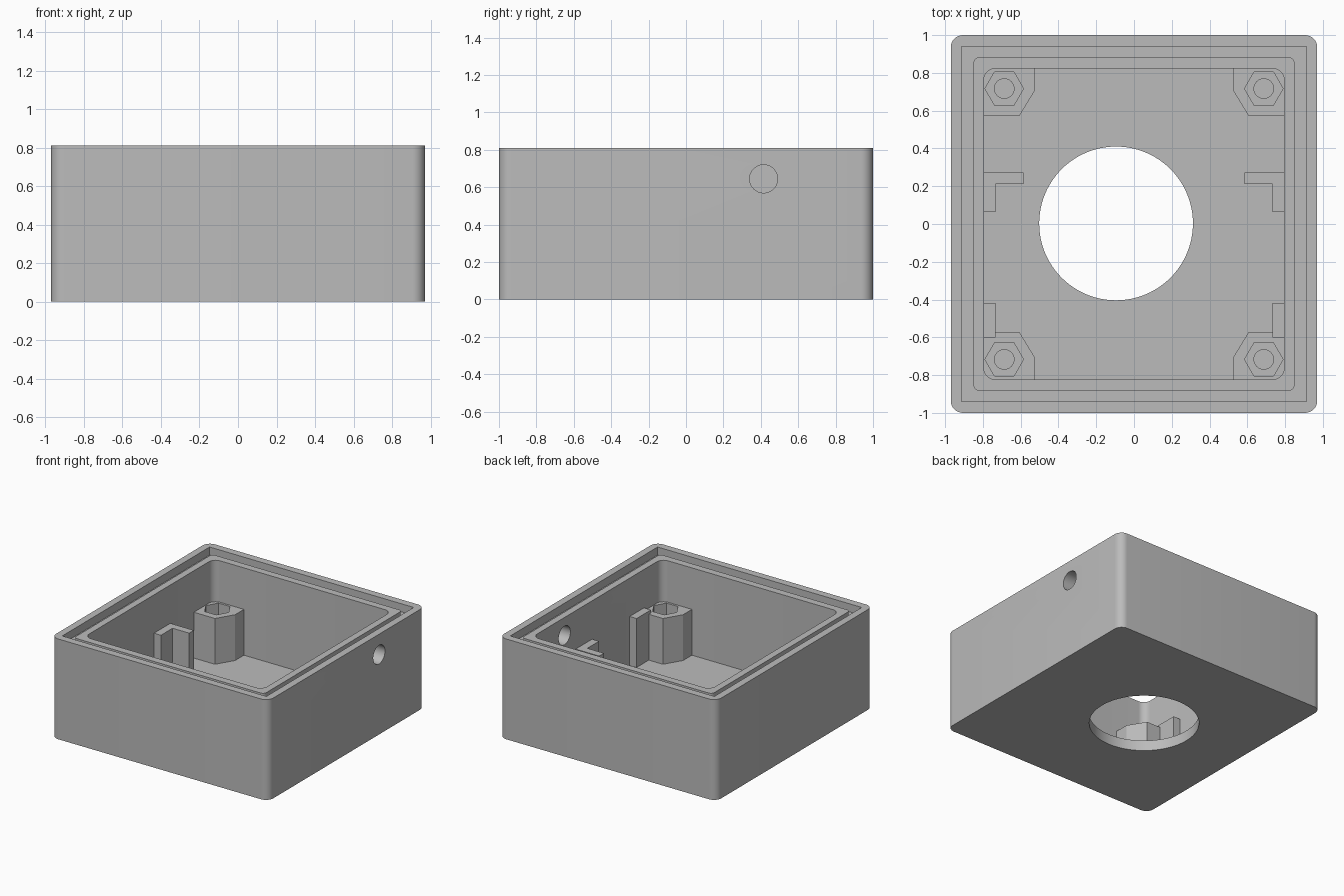
import bpy, bmesh, math

cube = bpy.data.objects.get("Cube")
if cube:
    bpy.data.objects.remove(cube, do_unlink=True)

grey = bpy.data.materials.new("mid grey plastic")
grey.use_nodes = True
COLOUR = (0.5, 0.5, 0.5, 1)
grey.diffuse_color = COLOUR
grey.node_tree.nodes["Principled BSDF"].inputs["Base Color"].default_value = COLOUR

HEIGHT, FLOOR, POST_TOP, BRACKET_TOP = 0.81, 0.085, 0.455, 0.48


def prism(name, points, z0, z1):
    """Extrude a flat outline from z0 up to z1."""
    bm = bmesh.new()
    base = bm.faces.new([bm.verts.new((x, y, z0)) for x, y in points])
    top = bmesh.ops.extrude_face_region(bm, geom=[base])["geom"]
    moved = [v for v in top if isinstance(v, bmesh.types.BMVert)]
    bmesh.ops.translate(bm, verts=moved, vec=(0, 0, z1 - z0))
    bmesh.ops.recalc_face_normals(bm, faces=bm.faces)
    mesh = bpy.data.meshes.new(name)
    bm.to_mesh(mesh)
    bm.free()
    mesh.materials.append(grey)
    obj = bpy.data.objects.new(name, mesh)
    bpy.context.collection.objects.link(obj)
    return obj


def ring(cx, cy, r, n):
    return [(cx + r * math.cos(math.tau * i / n), cy + r * math.sin(math.tau * i / n))
            for i in range(n)]


def rounded(hx, hy, r, steps=8):
    """Rectangle outline with rounded corners."""
    pts = []
    for k, (sx, sy) in enumerate([(1, 1), (-1, 1), (-1, -1), (1, -1)]):
        for i in range(steps + 1):
            a = math.pi / 2 * (k + i / steps)
            pts.append((sx * (hx - r) + r * math.cos(a), sy * (hy - r) + r * math.sin(a)))
    return pts


def rectangle(x0, x1, y0, y1):
    return [(x0, y0), (x1, y0), (x1, y1), (x0, y1)]


def combine(target, other, operation):
    """Apply a boolean and discard the helper."""
    mod = target.modifiers.new(operation, "BOOLEAN")
    mod.operation, mod.object, mod.solver = operation, other, "EXACT"
    bpy.context.view_layer.objects.active = target
    bpy.ops.object.modifier_apply(modifier=mod.name)
    bpy.data.objects.remove(other, do_unlink=True)


def shade(obj):
    bpy.ops.object.select_all(action="DESELECT")
    obj.select_set(True)
    bpy.context.view_layer.objects.active = obj
    bpy.ops.object.shade_smooth_by_angle(angle=math.radians(30))


# Housing: rounded block, rim groove with inner lip, cavity and openings
housing = prism("housing", rounded(0.97, 1.0, 0.065), 0, HEIGHT)
combine(housing, prism("groove", rectangle(-0.912, 0.912, -0.94, 0.94), 0.745, 1), "DIFFERENCE")
combine(housing, prism("lip", rounded(0.85, 0.882, 0.03), 0.7, 0.79), "UNION")
combine(housing, prism("cavity", rounded(0.795, 0.823, 0.06), FLOOR, 1), "DIFFERENCE")
combine(housing, prism("floor_hole", ring(-0.095, 0.003, 0.407, 96), -0.2, 0.3), "DIFFERENCE")

cable_hole = prism("cable_hole", ring(0, 0, 0.075, 48), -0.2, 0.2)
cable_hole.rotation_euler = (0, math.pi / 2, 0)
cable_hole.location = (0.88, 0.415, 0.645)
bpy.context.view_layer.update()
combine(housing, cable_hole, "DIFFERENCE")
shade(housing)

# Corner screw posts with a hexagonal nut pocket and a screw bore
POST = [(0.81, 0.572), (0.607, 0.572), (0.523, 0.71), (0.523, 0.84), (0.81, 0.84)]
for sx, side in ((1, "left"), (-1, "right")):
    for sy, end in ((1, "back"), (-1, "front")):
        post = prism(f"{end}_{side}_post", [(sx * x, sy * y) for x, y in POST],
                     FLOOR - 0.02, POST_TOP)
        cx, cy = sx * 0.687, sy * 0.717
        combine(post, prism("nut_pocket", ring(cx, cy, 0.102, 6), 0.36, 0.6), "DIFFERENCE")
        combine(post, prism("bore", ring(cx, cy, 0.052, 32), FLOOR, 0.6), "DIFFERENCE")
        shade(post)

    # Board brackets on the side walls: an L at the back, a plain rib at the front
    corner = [(0.81, 0.272), (0.585, 0.272), (0.585, 0.212), (0.733, 0.212),
              (0.733, 0.063), (0.81, 0.063)]
    prism(f"back_{side}_bracket", [(sx * x, y) for x, y in corner], FLOOR - 0.02, BRACKET_TOP)
    rib = rectangle(0.733, 0.81, -0.6, -0.417)
    prism(f"front_{side}_bracket", [(sx * x, y) for x, y in rib], FLOOR - 0.02, BRACKET_TOP)
